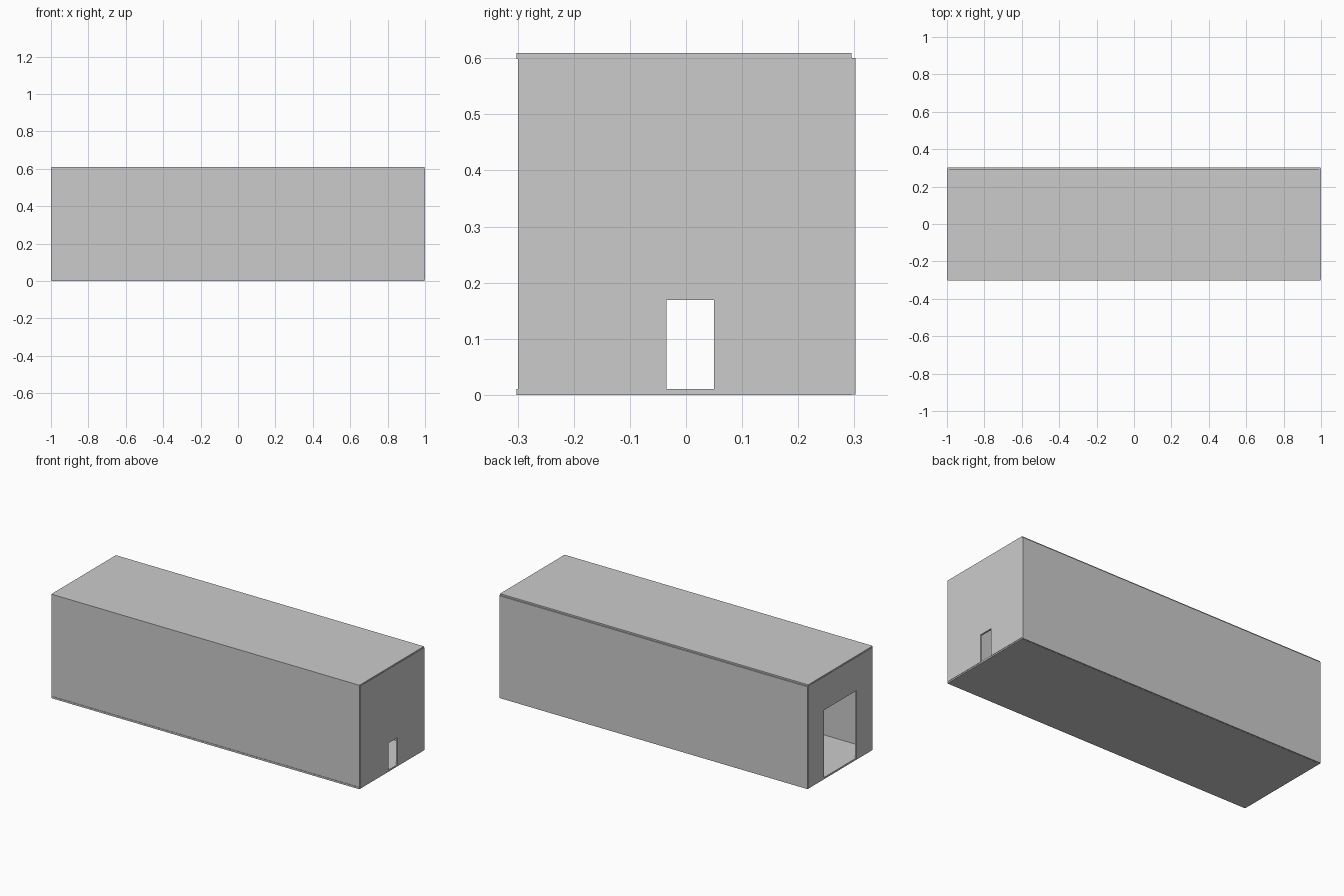
import bpy
import bmesh
from mathutils import Vector

if "Cube" in bpy.data.objects:
    bpy.data.objects.remove(bpy.data.objects["Cube"])


def slab(name, x, y, z):
    """Axis-aligned panel from its min/max extents."""
    bm = bmesh.new()
    bmesh.ops.create_cube(bm, size=1)
    lo, hi = Vector((x[0], y[0], z[0])), Vector((x[1], y[1], z[1]))
    for v in bm.verts:
        v.co = Vector(a + (b - a) * (c + 0.5) for a, b, c in zip(lo, hi, v.co))
    return finish(name, bm)


def end_wall(name, x0, x1, door_y, door_top):
    """End panel with a doorway: a profile in the yz plane, extruded along x."""
    w, z0, z1, sill = 0.296, 0.0075, 0.602, 0.0075
    a, b = door_y
    profile = [(-w, z0), (a, sill), (a, door_top), (b, door_top),
               (b, sill), (w, z0), (w, z1), (-w, z1)]
    bm = bmesh.new()
    face = bm.faces.new([bm.verts.new((x0, y, z)) for y, z in profile])
    ext = bmesh.ops.extrude_face_region(bm, geom=[face])
    for v in ext["geom"]:
        if isinstance(v, bmesh.types.BMVert):
            v.co.x = x1
    return finish(name, bm)


def finish(name, bm):
    bmesh.ops.recalc_face_normals(bm, faces=bm.faces)
    mesh = bpy.data.meshes.new(name)
    bm.to_mesh(mesh)
    bm.free()
    obj = bpy.data.objects.new(name, mesh)
    bpy.context.collection.objects.link(obj)
    return obj


length = (-0.998, 0.998)

# Floor and roof panels
slab("floor", length, (-0.302, 0.295), (0.0, 0.0105))
slab("roof", length, (-0.302, 0.295), (0.599, 0.609))

# Long side walls
slab("front_wall", length, (-0.2995, -0.29), (0.008, 0.601))
slab("back_wall", length, (0.292, 0.302), (0.001, 0.6))

# End walls: small doorway on the right, large one on the left
end_wall("right_end_wall", 0.99, 1.0, (-0.035, 0.05), 0.169)
end_wall("left_end_wall", -1.0, -0.99, (-0.15, 0.15), 0.406)
